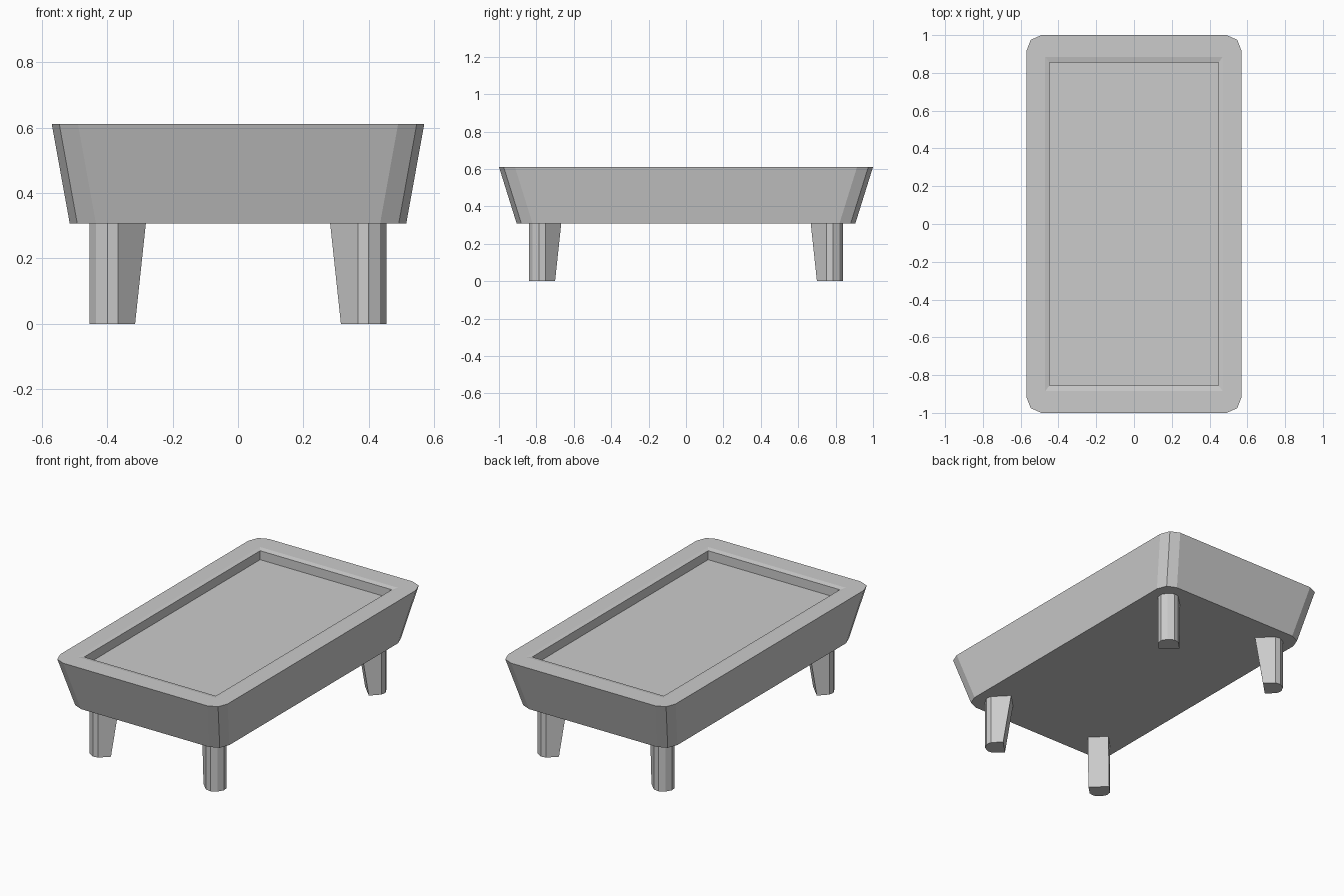
import bpy
import bmesh

if "Cube" in bpy.data.objects:
    bpy.data.objects.remove(bpy.data.objects["Cube"], do_unlink=True)

# One plain grey for the whole table
GREY = (0.6, 0.6, 0.6, 1.0)
grey = bpy.data.materials.new("plain grey")
grey.use_nodes = True
grey.diffuse_color = GREY
grey.node_tree.nodes["Principled BSDF"].inputs["Base Color"].default_value = GREY

CORNERS = [(1, 1), (-1, 1), (-1, -1), (1, -1)]


def loft(name, rings):
    """Skin a stack of (outline, z) rings, closing both ends.
    A ring may hold fewer points: corners then fan into it."""
    bm = bmesh.new()
    loops = [[bm.verts.new((x, y, z)) for x, y in pts] for pts, z in rings]
    bm.faces.new(loops[0])
    bm.faces.new(loops[-1])
    for a, b in zip(loops, loops[1:]):
        n = len(a)
        for i in range(n):
            j = (i + 1) % n
            quad = [a[i], a[j], b[j * len(b) // n], b[i * len(b) // n]]
            bm.faces.new(list(dict.fromkeys(quad)))
    bmesh.ops.recalc_face_normals(bm, faces=bm.faces)
    mesh = bpy.data.meshes.new(name)
    bm.to_mesh(mesh)
    bm.free()
    mesh.materials.append(grey)
    obj = bpy.data.objects.new(name, mesh)
    bpy.context.collection.objects.link(obj)
    return obj


def rounded(hx, hy, cuts):
    """Rectangle whose corners are cut by three points each."""
    pts = []
    for sx, sy in CORNERS:
        corner = [(sx * (hx - dx), sy * (hy - dy)) for dx, dy in cuts]
        pts += corner if sx * sy > 0 else corner[::-1]
    return pts


def rectangle(hx, hy):
    return [(sx * hx, sy * hy) for sx, sy in CORNERS]


# Flared table body with a softly lipped rim and a sunken playing bed
cuts = [(0, 0.085), (0.023, 0.025), (0.08, 0)]
loft("table_body", [
    (rounded(0.515, 0.905, cuts), 0.307),
    (rounded(0.57, 1.0, cuts), 0.611),
    (rectangle(0.47, 0.885), 0.611),
    (rectangle(0.448, 0.855), 0.605),
    (rectangle(0.448, 0.855), 0.55),
])

# Legs: rounded outside, flat slanted face toward the middle
outer = [(0.45, 0.752), (0.455, 0.785), (0.435, 0.82), (0.4, 0.84), (0.367, 0.835)]
inner_foot = [(0.315, 0.785), (0.4, 0.7)]
inner_top = [(x - 0.033, y - 0.033) for x, y in inner_foot]
for sx, sy in CORNERS:
    side = "left" if sx > 0 else "right"
    end = "back" if sy > 0 else "front"
    foot, top = ([(sx * x, sy * y) for x, y in outer + inner]
                 for inner in (inner_foot, inner_top))
    loft(f"{end}_{side}_leg", [(foot, 0.0), (top, 0.308)])
